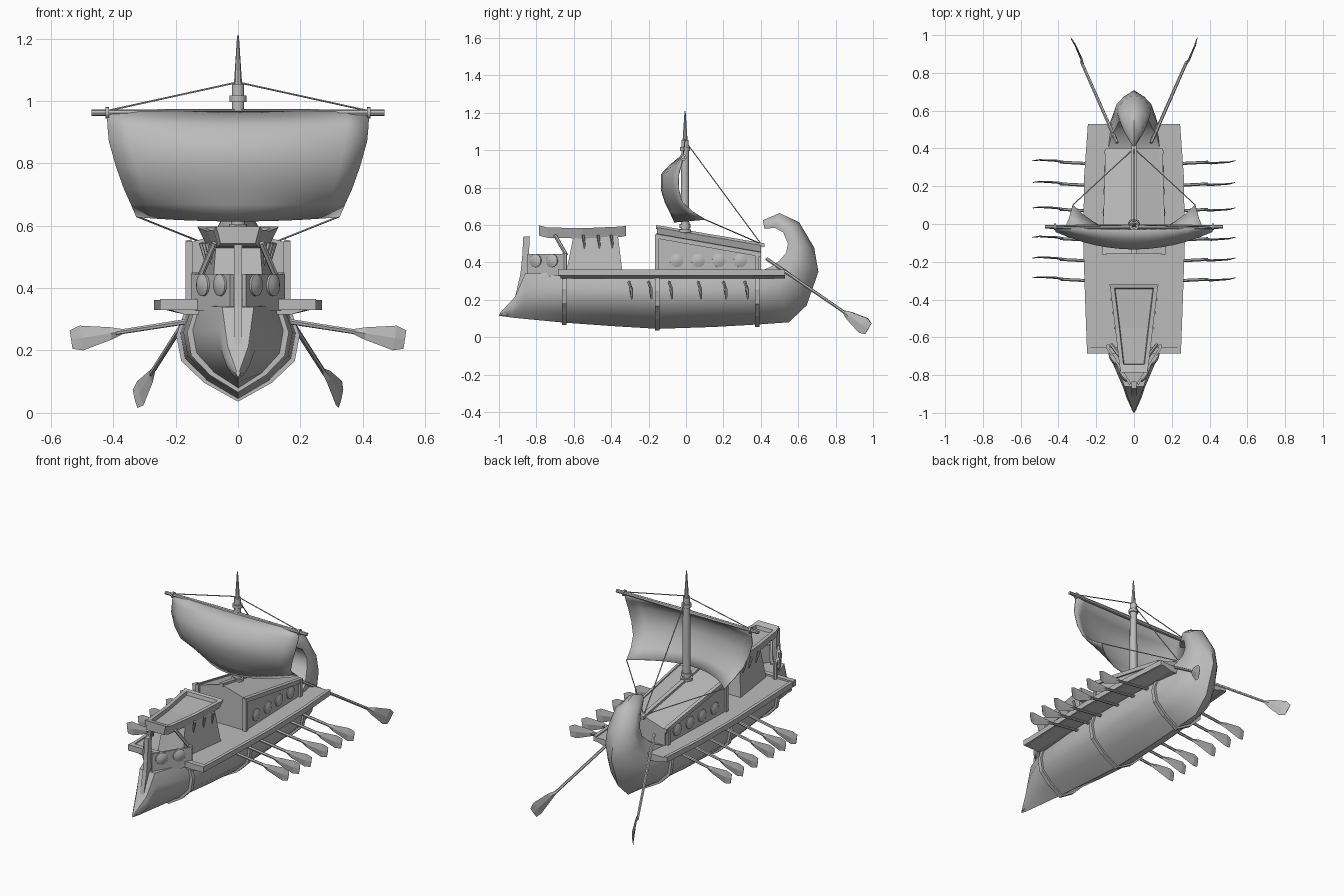
import bpy, bmesh, math
from mathutils import Vector

if "Cube" in bpy.data.objects:
    bpy.data.objects.remove(bpy.data.objects["Cube"])

mat = bpy.data.materials.new("light grey")
mat.diffuse_color = (0.5, 0.5, 0.5, 1)
mat.use_nodes = True
mat.node_tree.nodes["Principled BSDF"].inputs["Base Color"].default_value = mat.diffuse_color


def finish(name, bm, smooth=None):
    bmesh.ops.recalc_face_normals(bm, faces=bm.faces)
    me = bpy.data.meshes.new(name)
    bm.to_mesh(me)
    bm.free()
    ob = bpy.data.objects.new(name, me)
    bpy.context.collection.objects.link(ob)
    me.materials.append(mat)
    if smooth:
        bpy.ops.object.select_all(action='DESELECT')
        ob.select_set(True)
        bpy.context.view_layer.objects.active = ob
        bpy.ops.object.shade_smooth_by_angle(angle=math.radians(smooth))
    return ob


def loft(name, rings, smooth=None):
    """Skin closed rings of equal length and cap both ends."""
    bm = bmesh.new()
    vs = [[bm.verts.new(p) for p in r] for r in rings]
    n = len(rings[0])
    for a, b in zip(vs, vs[1:]):
        for i in range(n):
            j = (i + 1) % n
            bm.faces.new((a[i], a[j], b[j], b[i]))
    bm.faces.new(vs[0])
    bm.faces.new(vs[-1])
    return finish(name, bm, smooth)


def box(name, x0, x1, y0, y1, z0, z1):
    return loft(name, [[(x0, y, z0), (x1, y, z0), (x1, y, z1), (x0, y, z1)] for y in (y0, y1)])


def rod(name, pts, radii, n=8):
    """Round bar through points on one straight line."""
    pts = [Vector(p) for p in pts]
    d = (pts[-1] - pts[0]).normalized()
    u = d.orthogonal().normalized()
    w = d.cross(u)
    ang = [2 * math.pi * i / n for i in range(n)]
    return loft(name, [[p + r * (u * math.cos(a) + w * math.sin(a)) for a in ang]
                       for p, r in zip(pts, radii)], 40)


def oar(name, base, tip, blade, width):
    """Shaft with a fan-shaped blade standing on edge."""
    base, tip = Vector(base), Vector(tip)
    d = (tip - base).normalized()
    side = d.cross(Vector((0, 0, 1))).normalized()
    up = side.cross(d)
    root = tip - d * blade
    rod(name + "_shaft", [base, root + d * 0.02], [0.009, 0.008], 6)
    rings = []
    for f, h, t in ((0, .009, .008), (.22, .5 * width, .006), (.8, width, .004), (1, .75 * width, .002)):
        c = root + d * blade * f + side * 0.01 * math.sin(f * math.pi)
        rings.append([c + up * h, c + side * t, c - up * h, c - side * t])
    loft(name + "_blade", rings)


def shield(name, centre, normal, r=0.036):
    c, nrm = Vector(centre), Vector(normal).normalized()
    rod(name, [c - nrm * .004, c + nrm * .005, c + nrm * .011, c + nrm * .014], [r, r, .6 * r, .15 * r], 14)


# Hull: keel point, upper point, half width, running on into the curled stern
SHAPE = [(0, 0), (.2, .55), (.43, .92), (.7, 1), (1, .84)]


def section(ky, kz, ty, tz, w):
    half = [(w * f, ky + (ty - ky) * t, kz + (tz - kz) * t) for t, f in SHAPE]
    return half + [(-x, y, z) for x, y, z in reversed(half[1:])]


HULL = [(-1, .115, -.99, .135, .006), (-.93, .105, -.915, .215, .04), (-.86, .098, -.86, .34, .06),
        (-.65, .078, -.65, .345, .15), (-.4, .06, -.4, .345, .175), (-.15, .045, -.15, .345, .185),
        (.15, .055, .15, .345, .185), (.38, .068, .38, .345, .168), (.55, .08, .46, .38, .145),
        (.645, .17, .5, .41, .12), (.708, .35, .535, .45, .1), (.685, .48, .545, .5, .09),
        (.605, .615, .52, .56, .075), (.5, .664, .475, .585, .05), (.41, .625, .42, .58, .01)]
loft("hull", [section(*s) for s in HULL], 50)

# Straps around the hull
for y, kz, w in ((-.65, .066, .163), (-.155, .036, .198), (.38, .056, .18)):
    loft("hull_strap", [section(y + s, kz, y + s, .34, w) for s in (-.012, .012)])

# Stem post
loft("stem_post", [[(-.013, y, z), (.013, y, z), (.013, y + .035, z), (-.013, y + .035, z)]
                   for y, z in ((-.985, .12), (-.915, .21), (-.885, .34), (-.875, .44), (-.87, .54))])

# Outrigger deck with flared underside and edge rails
DECK = [(-.67, .245), (-.4, .255), (-.1, .265), (.25, .26), (.53, .24)]
loft("deck", [[(-w, y, .355), (w, y, .355), (w, y, .338), (.17, y, .315), (-.17, y, .315), (-w, y, .338)]
              for y, w in DECK])
for s in (-1, 1):
    loft("deck_rail", [[(s * (w - .015), y, .33), (s * (w + .004), y, .33),
                        (s * (w + .004), y, .362), (s * (w - .015), y, .362)] for y, w in DECK])
box("front_beam", -.25, .25, -.685, -.655, .33, .365)

for s in (-1, 1):
    # Bow bulwark with shields and struts up to the canopy
    a, b = Vector((s * .015, -.845, 0)), Vector((s * .14, -.645, 0))
    nrm = Vector((s * .2, -.125, 0)).normalized()
    loft("bow_bulwark", [[p + Vector((0, 0, z0)), p + nrm * .012 + Vector((0, 0, z0)),
                          p + nrm * .012 + Vector((0, 0, .445)), p + Vector((0, 0, .445))]
                         for p, z0 in ((a, .32), (b, .33))])
    for t in (.24, .68):
        shield("bow_shield", a.lerp(b, t) + nrm * .014 + Vector((0, 0, .41)), nrm)
    rod("canopy_strut", [(s * .12, -.64, .44), (s * .075, -.7, .545)], [.01, .01], 6)
    rod("bow_post", [(s * .138, -.648, .33), (s * .138, -.648, .45)], [.012, .012], 6)

    # Braces under the canopy
    for y in (-.55, -.47, -.4):
        rod("canopy_brace", [(s * (.118 + .12 * (y + .4)), y, .545), (s * (.098 + .12 * (y + .4)), y + .01, .47)],
            [.008, .005], 6)

    # Cabin shields, posts and eaves
    for y in (-.05, .065, .175, .29):
        shield("cabin_shield", (s * (.158 - .03 * (y + .155)), y, .41), (s, .03, 0))
    box("cabin_front_post", s * .145, s * .168, -.165, -.145, .35, .55)
    box("cabin_rear_post", s * .135, s * .155, .37, .39, .35, .455)
    loft("cabin_eave", [[(s * (w - .01), y, z - .022), (s * (w + .008), y, z - .022),
                         (s * (w + .008), y, z + .002), (s * (w - .01), y, z + .006)]
                        for y, w, z in ((-.16, .16, .55), (.4, .143, .452))])

    # Rowing oars and steering oars
    for y in (-.305, -.2, -.09, .065, .2, .315):
        oar("rowing_oar", (s * .15, y, .295), (s * .535, y + .02, .235), .165, .04)
    oar("steering_oar", (s * .09, .43, .42), (s * .33, .975, .045), .17, .046)

    # Rigging
    rod("yard_lift", [(0, -.005, 1.06), (s * .42, -.015, .968)], [.003, .003], 5)
    rod("sail_sheet", [(s * .325, .1, .63), (0, .4, .5)], [.003, .003], 5)
    rod("yard_ring", [(s * .414, -.015, .962), (s * .424, -.015, .962)], [.018, .018], 10)

# Fore cabin and its sagging canopy with a raised rim
loft("fore_cabin", [[(-a, y0, z), (a, y0, z), (b, y1, z), (-b, y1, z)]
                    for z, y0, y1, a, b in ((.35, -.64, -.34, .085, .125), (.55, -.6, -.365, .07, .1))])


def canopy_section(y, w, z, d):
    half = [(.8 * w, y, z - .055), (.85 * w, y, z - .04), (w, y, z), (w - .022, y, z), (w - .026, y, z - d)]
    return half + [(-x, yy, zz) for x, yy, zz in reversed(half)]


loft("canopy", [canopy_section(*p) for p in (
    (-.785, .07, .598, 0), (-.745, .077, .588, 0), (-.74, .078, .587, .02), (-.55, .1, .583, .02),
    (-.345, .125, .592, .02), (-.34, .126, .593, 0), (-.32, .13, .597, 0))])

# Aft cabin with sloping gabled roof, and ridge beam
loft("aft_cabin", [[(-w, y, .34), (w, y, .34), (w, y, e), (0, y, r), (-w, y, e)]
                   for y, w, e, r in ((-.155, .158, .545, .59), (.4, .14, .45, .495))])
loft("ridge_beam", [[(-.012, y, z - .02), (.012, y, z - .02), (.012, y, z), (-.012, y, z)]
                    for y, z in ((-.16, .6), (.42, .502))])

# Mast, collars and spire
M = -.005
rod("mast", [(0, M, .5), (0, M, 1.055)], [.024, .02], 12)
for z0, z1, r in ((.56, .575, .034), (.585, .605, .03), (.997, .02 + .997, .028)):
    rod("mast_collar", [(0, M, z0), (0, M, z1)], [r, r], 12)
rod("mast_spire", [(0, M, 1.05), (0, M, 1.07), (0, M, 1.21)], [.013, .012, .003])
rod("yard", [(-.47, -.015, .962), (0, -.015, .962), (.47, -.015, .962)], [.01, .013, .01])
rod("backstay", [(0, M, 1.05), (0, .4, .5)], [.003, .003], 5)

# Billowing sail: height, half width, edge depth, centre depth
ROWS = [(.965, .42, -.015, -.03), (.92, .418, -.025, -.085), (.87, .413, -.04, -.132), (.79, .39, -.04, -.132),
        (.72, .365, -.02, -.11), (.67, .342, .035, -.085), (.63, .325, .1, -.06)]
bm = bmesh.new()
N = 12
grid = []
for z, w, ye, yc in ROWS:
    us = [2 * i / N - 1 for i in range(N + 1)]
    sag = .015 if z < .64 else 0
    grid.append([bm.verts.new((u * w, ye + (yc - ye) * (1 - u * u), z - sag * (1 - u * u))) for u in us])
for a, b in zip(grid, grid[1:]):
    for i in range(N):
        bm.faces.new((a[i], a[i + 1], b[i + 1], b[i]))
sail = finish("sail", bm, 60)
mod = sail.modifiers.new("thickness", 'SOLIDIFY')
mod.thickness = .006
mod.offset = 0
